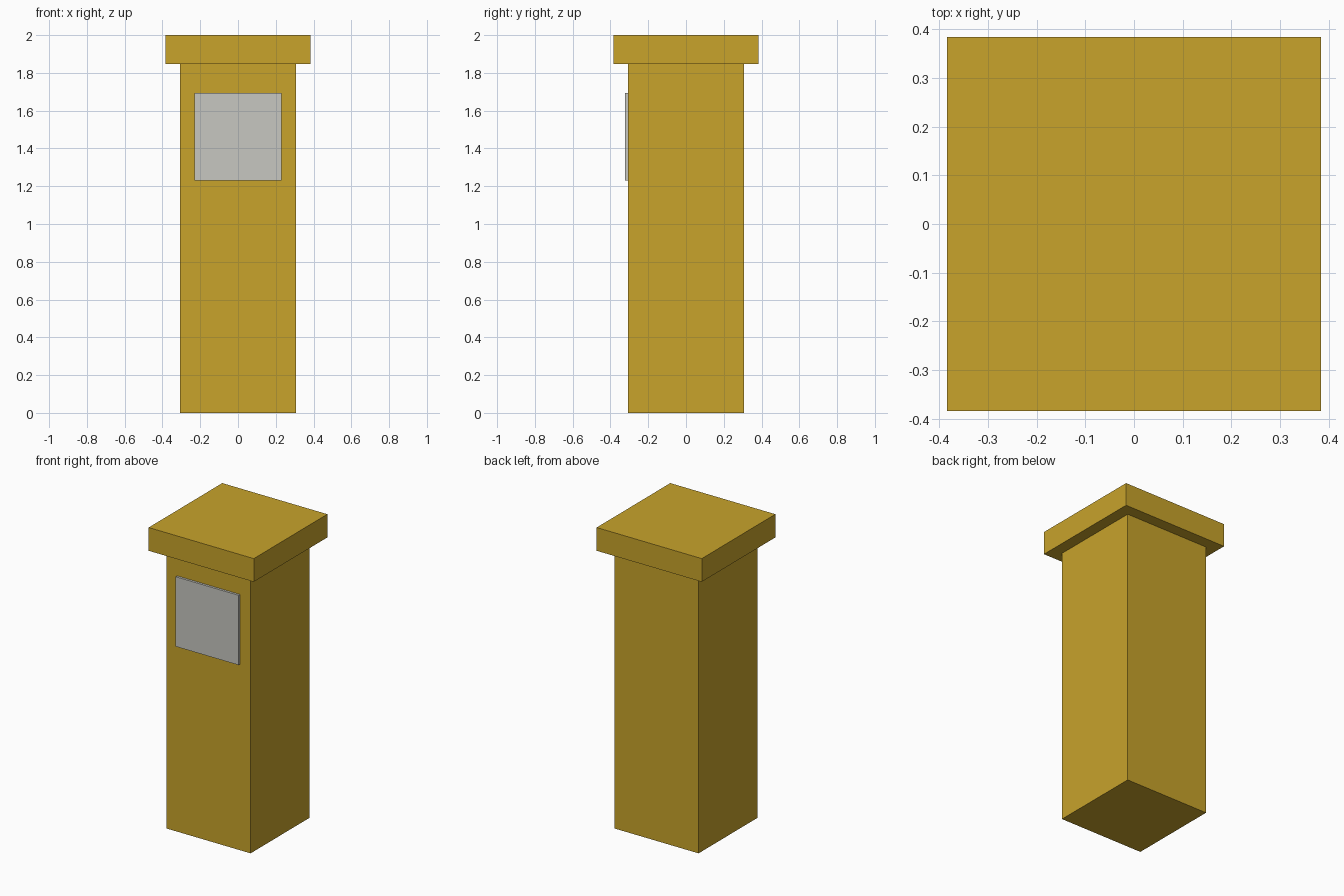
import bpy

if "Cube" in bpy.data.objects:
    bpy.data.objects.remove(bpy.data.objects["Cube"])


def material(name, rgb):
    m = bpy.data.materials.new(name)
    m.diffuse_color = (*rgb, 1.0)
    m.use_nodes = True
    m.node_tree.nodes["Principled BSDF"].inputs["Base Color"].default_value = m.diffuse_color
    return m


def box(name, lo, hi, mat):
    """Axis-aligned box between two corners."""
    bpy.ops.mesh.primitive_cube_add(size=1)
    ob = bpy.context.object
    ob.name = name
    ob.location = [(a + b) / 2 for a, b in zip(lo, hi)]
    ob.scale = [b - a for a, b in zip(lo, hi)]
    bpy.ops.object.transform_apply(location=True, rotation=False, scale=True)
    ob.data.materials.append(mat)
    return ob


gold = material("golden_yellow", (0.578, 0.367, 0.024))
grey = material("light_grey", (0.571, 0.571, 0.533))

BODY, CAP, PANEL = 0.3077, 0.3846, 0.2308  # half widths
CAP_Z = 1.8462

# Square pillar
box("pillar", (-BODY, -BODY, 0), (BODY, BODY, CAP_Z), gold)

# Overhanging cap slab
box("cap", (-CAP, -CAP, CAP_Z), (CAP, CAP, 2.0), gold)

# Square plate on the front
box("front_panel", (-PANEL, -0.323, 1.2308), (PANEL, -BODY, 1.6923), grey)
